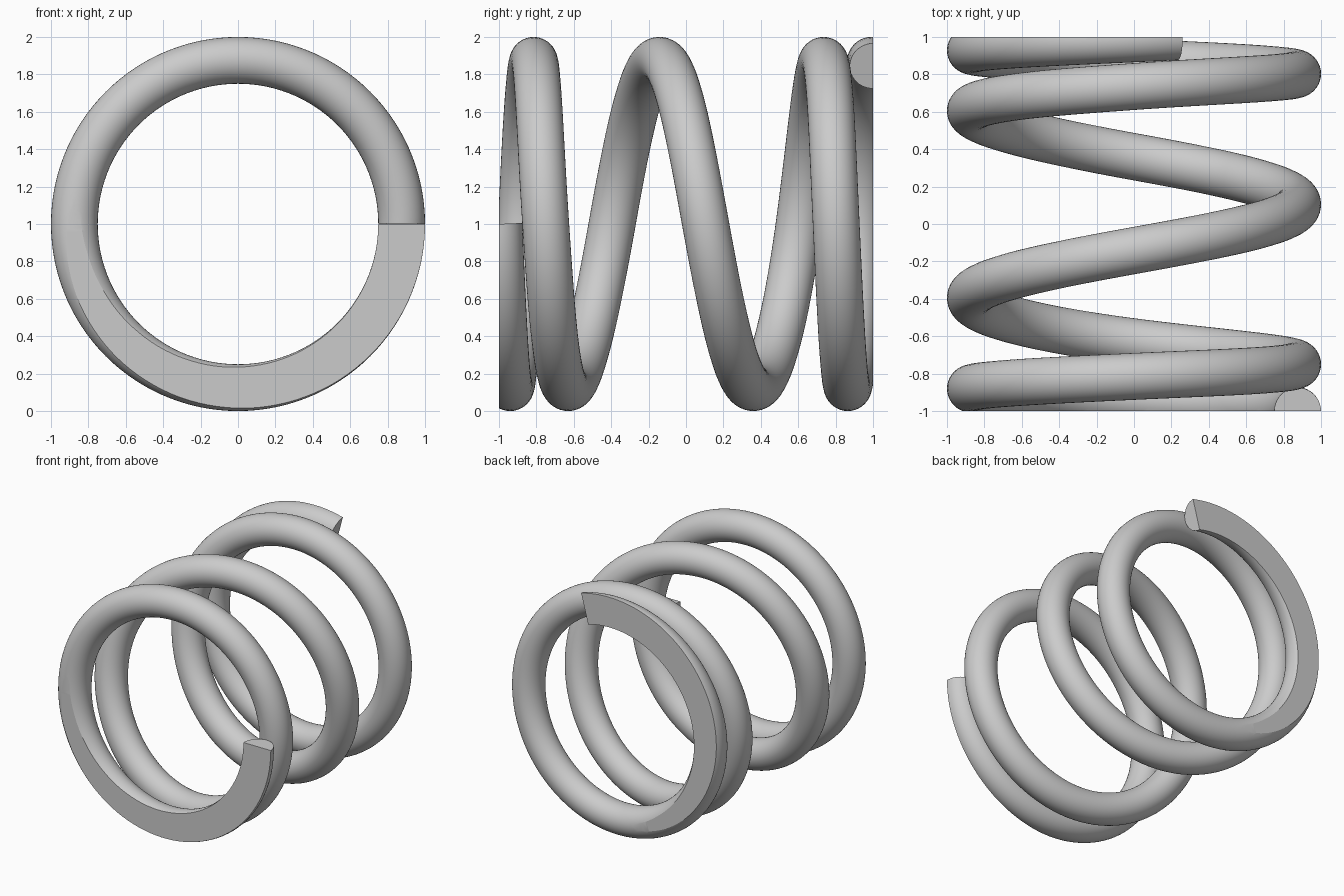
import bpy, bmesh
from math import sin, cos, pi, radians
from mathutils import Vector

if "Cube" in bpy.data.objects:
    bpy.data.objects.remove(bpy.data.objects["Cube"])

COIL_R, WIRE_R, SIDES, STEP = 0.875, 0.125, 40, 3
END = 1365  # total winding angle in degrees

# Coil position along y at every quarter turn (tight ends, open middle)
KEYS = [-1.0, -0.94, -0.88, -0.815, -0.75, -0.63, -0.395, -0.142, 0.105, 0.36,
        0.605, 0.735, 0.803, 0.865, 0.928, 0.99, 1.052]


def advance(deg):
    """Smooth interpolation of the quarter turn positions."""
    i = max(0, min(int(deg // 90), len(KEYS) - 2))
    u = deg / 90 - i
    a, b = KEYS[i], KEYS[i + 1]
    p = KEYS[i - 1] if i > 0 else 2 * a - b
    q = KEYS[i + 2] if i + 2 < len(KEYS) else 2 * b - a
    return 0.5 * (2 * a + (b - p) * u + (2 * p - 5 * a + 4 * b - q) * u ** 2
                  + (3 * a - p - 3 * b + q) * u ** 3)


def centre(deg):
    t = radians(deg)
    return Vector((COIL_R * cos(t), advance(deg), 1 - COIL_R * sin(t)))


# Wire: round section swept along the variable pitch helix
bm = bmesh.new()
rings = []
for k in range(END // STEP + 1):
    deg = k * STEP
    t = radians(deg)
    c = centre(deg)
    tangent = (centre(deg + 0.5) - centre(deg - 0.5)).normalized()
    radial = Vector((cos(t), 0, -sin(t)))
    side = tangent.cross(radial).normalized()
    rings.append([bm.verts.new(c + WIRE_R * (radial * cos(a) + side * sin(a)))
                  for a in (2 * pi * j / SIDES for j in range(SIDES))])
for r, s in zip(rings, rings[1:]):
    for j in range(SIDES):
        n = (j + 1) % SIDES
        bm.faces.new((r[j], r[n], s[n], s[j]))
bm.faces.new(rings[0])
bm.faces.new(rings[-1])

# Ground flat ends
for y in (-1, 1):
    cut = bmesh.ops.bisect_plane(
        bm, geom=bm.verts[:] + bm.edges[:] + bm.faces[:], dist=1e-6,
        plane_co=(0, y, 0), plane_no=(0, y, 0), clear_outer=True)
    edges = [e for e in cut["geom_cut"]
             if isinstance(e, bmesh.types.BMEdge) and e.is_boundary]
    bmesh.ops.triangle_fill(bm, edges=edges, use_beauty=True, normal=(0, y, 0))
bmesh.ops.recalc_face_normals(bm, faces=bm.faces[:])

mesh = bpy.data.meshes.new("coil_spring")
bm.to_mesh(mesh)
bm.free()
spring = bpy.data.objects.new("coil_spring", mesh)
bpy.context.collection.objects.link(spring)
bpy.context.view_layer.objects.active = spring
spring.select_set(True)
bpy.ops.object.shade_smooth_by_angle(angle=radians(20))
